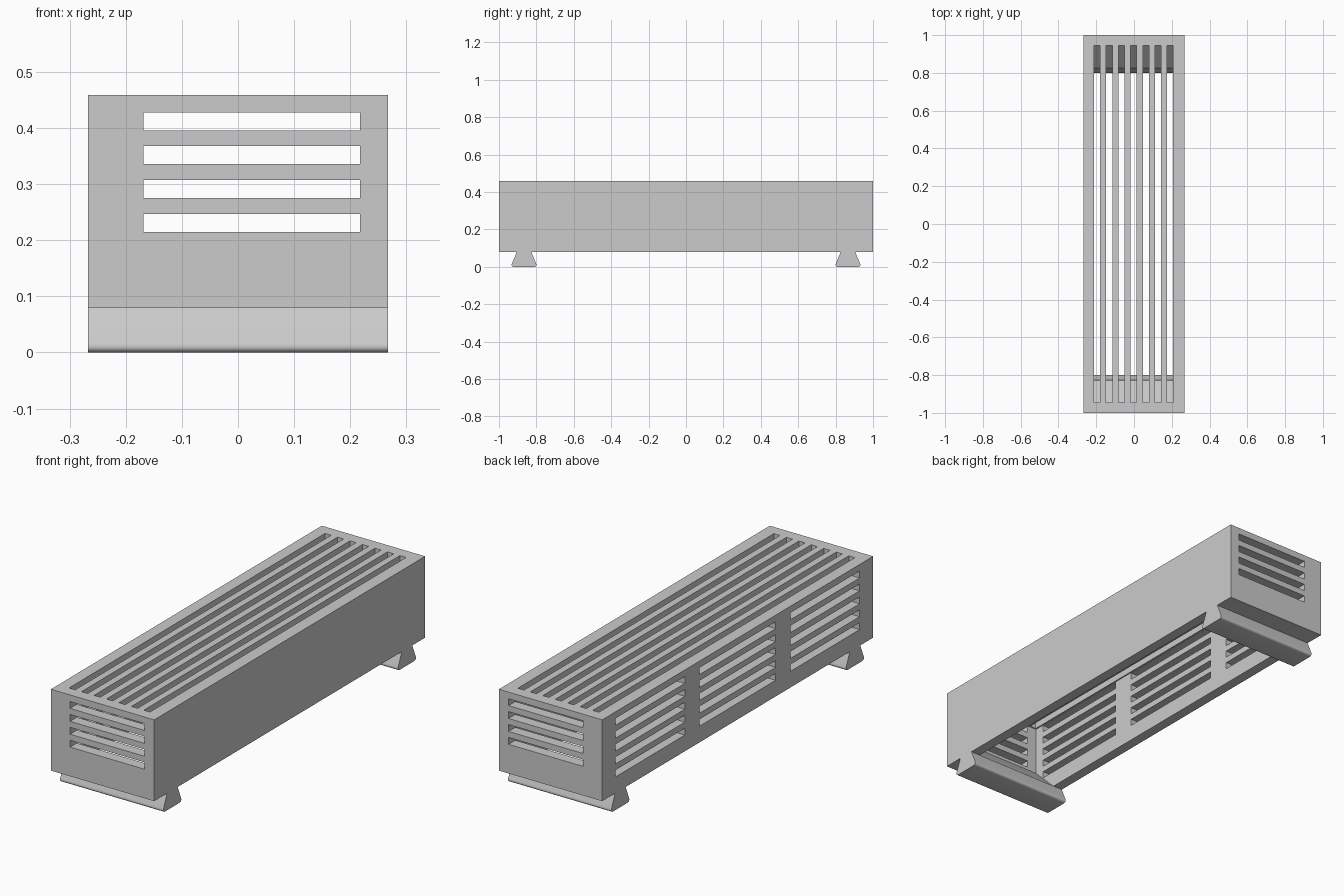
import bpy, bmesh
from mathutils import Vector

cube = bpy.data.objects.get("Cube")
if cube:
    bpy.data.objects.remove(cube, do_unlink=True)

HALF_X, BASE, TOP = 0.267, 0.079, 0.459
SLOT = 0.032

grey = bpy.data.materials.new("light_grey")
grey.use_nodes = True
colour = (0.6, 0.6, 0.6, 1)
grey.diffuse_color = colour
grey.node_tree.nodes["Principled BSDF"].inputs["Base Color"].default_value = colour


def add_box(bm, low, high):
    """Axis-aligned box between two corners."""
    low, high = Vector(low), Vector(high)
    verts = bmesh.ops.create_cube(bm, size=1)["verts"]
    bmesh.ops.scale(bm, vec=high - low, verts=verts)
    bmesh.ops.translate(bm, vec=(low + high) / 2, verts=verts)


def add_prism(bm, profile, half_x):
    """Extrude a (y, z) profile across x."""
    face = bm.faces.new([bm.verts.new((-half_x, y, z)) for y, z in profile])
    moved = bmesh.ops.extrude_face_region(bm, geom=[face])["geom"]
    verts = [v for v in moved if isinstance(v, bmesh.types.BMVert)]
    bmesh.ops.translate(bm, vec=(2 * half_x, 0, 0), verts=verts)


def make_object(name, bm):
    bmesh.ops.recalc_face_normals(bm, faces=bm.faces)
    mesh = bpy.data.meshes.new(name)
    bm.to_mesh(mesh)
    bm.free()
    mesh.materials.append(grey)
    obj = bpy.data.objects.new(name, mesh)
    bpy.context.collection.objects.link(obj)
    return obj


def cut(target, name, bm):
    """Subtract a mesh from the target, then discard the cutter."""
    cutter = make_object(name, bm)
    cutter.hide_render = True
    mod = target.modifiers.new(name, "BOOLEAN")
    mod.operation, mod.solver, mod.object = "DIFFERENCE", "EXACT", cutter
    bpy.context.view_layer.objects.active = target
    bpy.ops.object.modifier_apply(modifier=name)
    bpy.data.objects.remove(cutter, do_unlink=True)


# Housing block
bm = bmesh.new()
add_box(bm, (-HALF_X, -1, BASE), (HALF_X, 1, TOP))
housing = make_object("slotted_housing", bm)

# Hollow interior, open below, with a ramp at each end
half = [(0.827, BASE - 0.001), (0.95, 0.2), (0.95, 0.43)]
bm = bmesh.new()
add_prism(bm, half + [(-y, z) for y, z in reversed(half)], HALF_X - 0.049)
cut(housing, "interior", bm)

# Long slots in the top
bm = bmesh.new()
for i in range(-3, 4):
    x = i * 0.0645 - 0.002
    add_box(bm, (x - SLOT / 2, -0.945, 0.4), (x + SLOT / 2, 0.945, 0.5))
cut(housing, "top_slots", bm)

# Slots through both ends, and three groups in the right wall
bm = bmesh.new()
for row in range(5):
    z = 0.428 - row * 0.0603
    if row < 4:
        for side in (-1, 1):
            y0, y1 = sorted((side * 0.92, side * 1.1))
            add_box(bm, (-0.168, y0, z - SLOT), (0.217, y1, z))
    for y0, y1 in ((-0.9, -0.39), (-0.28, 0.28), (0.39, 0.9)):
        add_box(bm, (-0.4, y0, z - SLOT), (-0.2, y1, z))
cut(housing, "wall_slots", bm)

# Dovetail feet with rounded lower edges
for side, name in ((-1, "front_foot"), (1, "back_foot")):
    centre = side * 0.866
    bm = bmesh.new()
    add_prism(bm, [(centre - 0.039, BASE), (centre + 0.039, BASE),
                   (centre + 0.072, 0), (centre - 0.072, 0)], HALF_X)
    bm.edges.ensure_lookup_table()
    lower = [e for e in bm.edges if all(v.co.z < 0.01 for v in e.verts)
             and abs(e.verts[0].co.x - e.verts[1].co.x) > 0.1]
    bmesh.ops.bevel(bm, geom=lower, offset=0.018, segments=5, profile=0.5,
                    affect="EDGES")
    foot = make_object(name, bm)
    bpy.ops.object.select_all(action="DESELECT")
    foot.select_set(True)
    bpy.context.view_layer.objects.active = foot
    bpy.ops.object.shade_smooth_by_angle()
